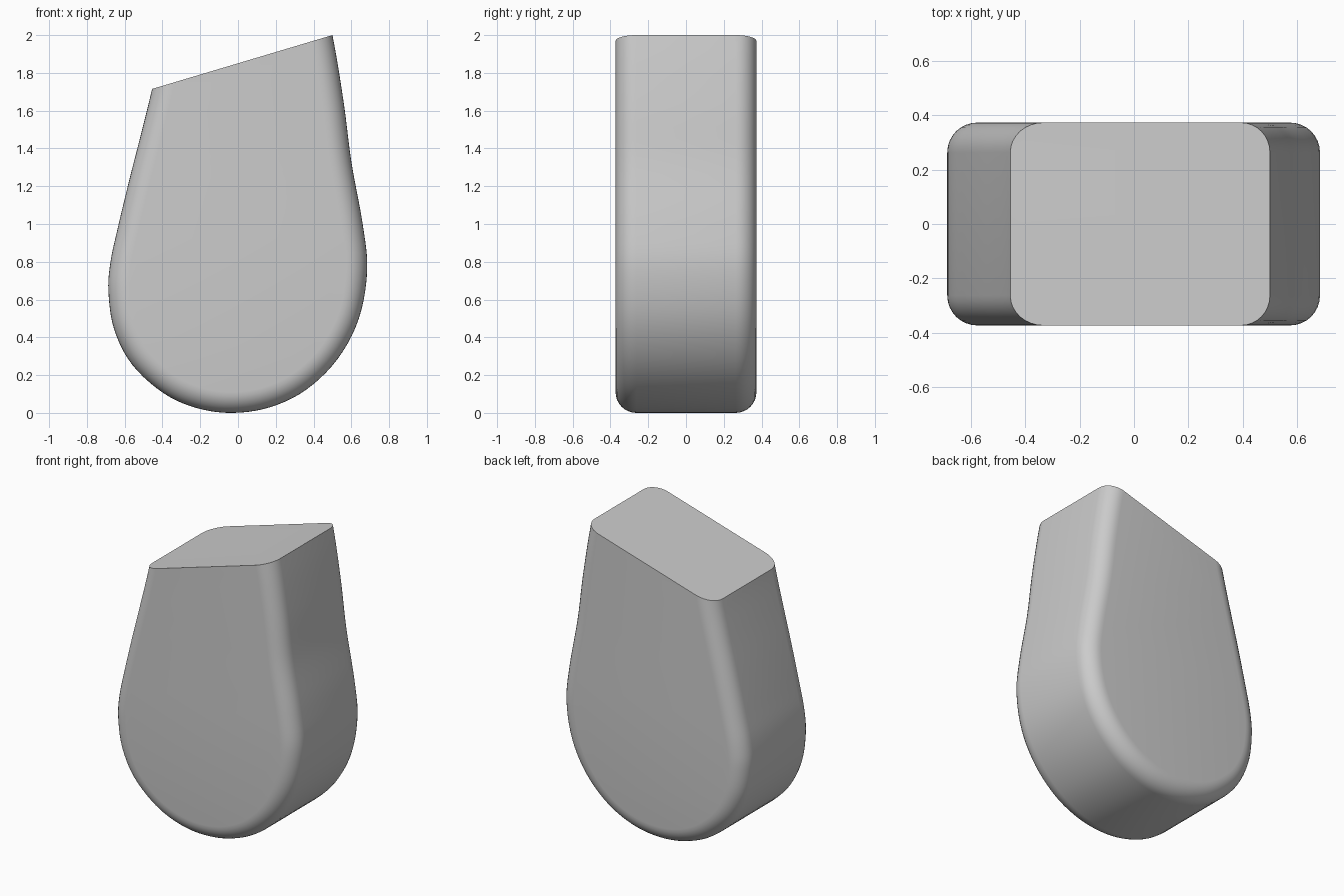
import bpy, bmesh
from mathutils import Vector

cube = bpy.data.objects.get("Cube")
if cube:
    bpy.data.objects.remove(cube, do_unlink=True)

HALF_DEPTH = 0.373
ROUNDING = 0.11

# Side outline (x, z), running past the slanted top so it can be trimmed
OUTLINE = [(-0.37, 2.1), (-0.455, 1.715), (-0.51, 1.49), (-0.575, 1.235),
           (-0.634, 0.99), (-0.675, 0.8), (-0.686, 0.64), (-0.655, 0.44),
           (-0.56, 0.255), (-0.395, 0.105), (-0.22, 0.026), (-0.03, 0),
           (0.17, 0.03), (0.36, 0.122), (0.527, 0.285), (0.64, 0.5),
           (0.684, 0.757), (0.66, 1.0), (0.6, 1.33), (0.56, 1.64),
           (0.5, 2.0), (0.41, 2.4)]


def smooth_path(points, steps):
    """Catmull-Rom curve through the points."""
    pts = [Vector(p) for p in points]
    pts = [2 * pts[0] - pts[1]] + pts + [2 * pts[-1] - pts[-2]]
    path = []
    for a, b, c, d in zip(pts, pts[1:], pts[2:], pts[3:]):
        for i in range(steps):
            t = i / steps
            path.append(0.5 * (2 * b + (c - a) * t
                               + (2 * a - 5 * b + 4 * c - d) * t ** 2
                               + (3 * b - a - 3 * c + d) * t ** 3))
    path.append(pts[-2])
    return path


grey = bpy.data.materials.new("light grey")
grey.use_nodes = True
colour = (0.6, 0.6, 0.6, 1)
grey.diffuse_color = colour
grey.node_tree.nodes["Principled BSDF"].inputs["Base Color"].default_value = colour

# Extrude the outline through the depth
bm = bmesh.new()
front = bm.faces.new([bm.verts.new((p.x, -HALF_DEPTH, p.y))
                      for p in smooth_path(OUTLINE, 5)])
extruded = bmesh.ops.extrude_face_region(bm, geom=[front], use_keep_orig=True)
bmesh.ops.translate(bm, vec=(0, 2 * HALF_DEPTH, 0),
                    verts=[g for g in extruded["geom"] if isinstance(g, bmesh.types.BMVert)])
bmesh.ops.recalc_face_normals(bm, faces=bm.faces)

# Round the front and back rims
rims = [e for e in bm.edges if abs(e.verts[0].co.y - e.verts[1].co.y) < 0.001]
bmesh.ops.bevel(bm, geom=rims, offset=ROUNDING, offset_type='OFFSET',
                segments=8, profile=0.5, affect='EDGES', clamp_overlap=False)

# Trim to the slanted flat top and cap it
left_top, right_top = Vector((-0.455, 0, 1.715)), Vector((0.5, 0, 2.0))
slope = right_top - left_top
cut = bmesh.ops.bisect_plane(bm, geom=bm.verts[:] + bm.edges[:] + bm.faces[:],
                             plane_co=left_top, plane_no=(-slope.z, 0, slope.x),
                             clear_outer=True)
bmesh.ops.contextual_create(
    bm, geom=[g for g in cut["geom_cut"] if isinstance(g, bmesh.types.BMEdge)])
bmesh.ops.recalc_face_normals(bm, faces=bm.faces)

mesh = bpy.data.meshes.new("rounded_body")
bm.to_mesh(mesh)
bm.free()
mesh.materials.append(grey)
body = bpy.data.objects.new("rounded_body", mesh)
bpy.context.collection.objects.link(body)

# Smooth sides with a crisp top edge
bpy.ops.object.select_all(action='DESELECT')
body.select_set(True)
bpy.context.view_layer.objects.active = body
bpy.ops.object.shade_smooth_by_angle(angle=0.7)
